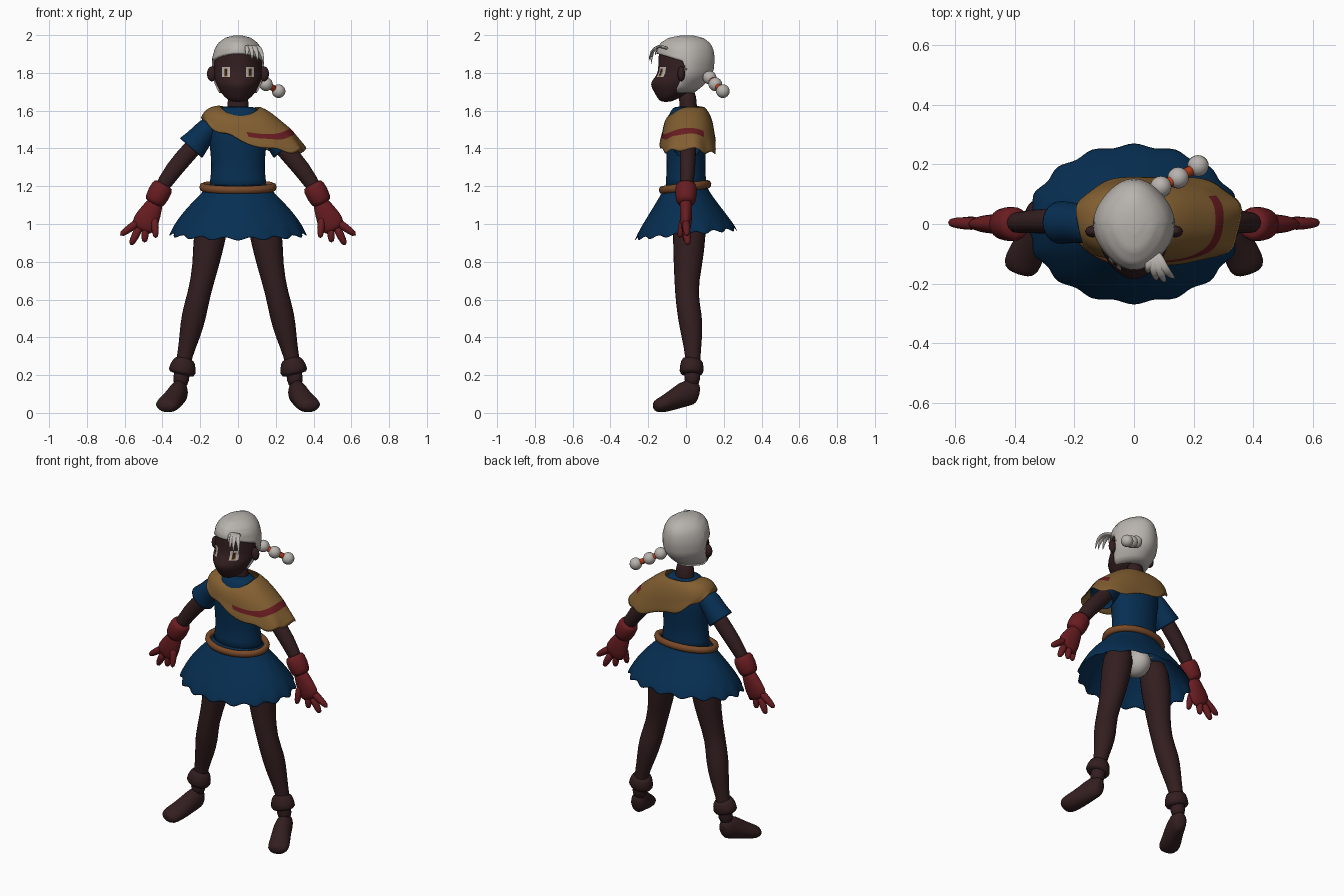
import bpy, bmesh
from math import sin, cos, pi, copysign
from mathutils import Vector as V, Matrix
from mathutils.bvhtree import BVHTree

if "Cube" in bpy.data.objects:
    bpy.data.objects.remove(bpy.data.objects["Cube"])


def material(name, *rgb):
    m = bpy.data.materials.new(name)
    m.use_nodes = True
    m.diffuse_color = (*rgb, 1)
    bsdf = m.node_tree.nodes["Principled BSDF"]
    bsdf.inputs["Base Color"].default_value = (*rgb, 1)
    bsdf.inputs["Roughness"].default_value = 0.8
    return m


SKIN = material("dark brown skin", .033, .013, .014)
HAIR = material("silver white", .48, .45, .42)
BLUE = material("deep blue cloth", .002, .028, .085)
TAN = material("tan cloth", .22, .112, .03)
RED = material("dark red", .14, .012, .015)
BELT = material("brown leather", .19, .066, .021)
CORD = material("orange red cord", .6, .05, .01)
X, Y, Z = V((1, 0, 0)), V((0, 1, 0)), V((0, 0, 1))


def finish(name, bm, mat, subsurf=0, thick=0):
    bmesh.ops.recalc_face_normals(bm, faces=bm.faces)
    for f in bm.faces:
        f.smooth = True
    me = bpy.data.meshes.new(name)
    bm.to_mesh(me)
    bm.free()
    ob = bpy.data.objects.new(name, me)
    bpy.context.collection.objects.link(ob)
    for m in mat if isinstance(mat, tuple) else (mat,):
        me.materials.append(m)
    if thick:
        mod = ob.modifiers.new("thickness", "SOLIDIFY")
        mod.thickness, mod.offset = thick, -1
    if subsurf:
        mod = ob.modifiers.new("smooth", "SUBSURF")
        mod.levels = mod.render_levels = subsurf
    return ob


def skin_rings(name, rings, mat, caps=(True, True), subsurf=1, thick=0, rule=None):
    """Bridge equal-length rings of points; rule(row, column) picks the material slot."""
    bm = bmesh.new()
    rows = [[bm.verts.new(p) for p in ring] for ring in rings]
    n = len(rows[0])
    for i, (a, b) in enumerate(zip(rows, rows[1:])):
        for j in range(n):
            k = (j + 1) % n
            f = bm.faces.new((a[j], a[k], b[k], b[j]))
            if rule:
                f.material_index = rule(i, j)
    for use, row in zip(caps, (rows[0], rows[-1])):
        if use:
            bm.faces.new(row)
    return finish(name, bm, mat, subsurf, thick)


def angles(n):
    return [2 * pi * i / n for i in range(n)]


def tube(name, path, mat, ref=X, n=12, **kw):
    """Sweep ellipses along (x, y, z, radius along ref, other radius)."""
    pts = [V(p[:3]) for p in path]
    rings = []
    for i, p in enumerate(path):
        t = (pts[min(i + 1, len(pts) - 1)] - pts[max(i - 1, 0)]).normalized()
        u = (ref - t * ref.dot(t)).normalized()
        v = t.cross(u)
        rings.append([pts[i] + u * p[3] * cos(a) + v * p[4] * sin(a) for a in angles(n)])
    return skin_rings(name, rings, mat, **kw)


def ball(name, loc, size, mat):
    bm = bmesh.new()
    bmesh.ops.create_uvsphere(bm, u_segments=20, v_segments=12, radius=1,
                              matrix=Matrix.Translation(loc) @ Matrix.Diagonal((*size, 1)))
    return finish(name, bm, mat)


# Head: height, half width, front y, back y
PROFILE = [(1.645, .035, -.135, -.08), (1.67, .07, -.153, -.03), (1.70, .095, -.17, .04),
           (1.74, .115, -.193, .09), (1.77, .125, -.172, .118), (1.8, .13, -.147, .136),
           (1.87, .129, -.148, .143), (1.92, .116, -.143, .136), (1.95, .097, -.125, .118),
           (1.975, .063, -.085, .085), (1.985, .023, -.03, .04)]


def head_point(z, a):
    for lo, hi in zip(PROFILE, PROFILE[1:]):
        if z <= hi[0] + 1e-6:
            k = (z - lo[0]) / (hi[0] - lo[0])
            w, f, b = (lo[i] + (hi[i] - lo[i]) * k for i in (1, 2, 3))
            pinch = 1 - .05 * sin(2 * a) ** 2
            return V((w * pinch * cos(a), (f + b) / 2 + (b - f) / 2 * pinch * sin(a), z))


head = skin_rings("head", [[head_point(p[0], a) for a in angles(32)] for p in PROFILE], SKIN)
tube("neck", [(0, .015, 1.56, .065, .05), (0, .012, 1.62, .058, .047),
              (0, .005, 1.72, .055, .05)], SKIN)


# Hair shell with a curved hairline
def hairline(a):
    f = -sin(a)
    k = min(1, max(0, (f + .14) / .2))
    return 1.70 + .155 * k * k * (3 - 2 * k) + .04 * max(0, f)


def hair_point(a, t):
    z = 1.985 - (1.985 - hairline(a)) * t ** 1.6
    c = V((0, 0, 1.8))
    return c + (head_point(z, a) - c) * 1.065


skin_rings("hair", [[hair_point(a, i / 14) for a in angles(64)] for i in range(15)],
           HAIR, caps=(True, False), subsurf=0, thick=.012)

# Loose forelock
TIPS = [(.137, -.185, 1.84), (.105, -.197, 1.855), (.075, -.19, 1.865), (.045, -.165, 1.89)]
for i, (x, y, z) in enumerate(TIPS):
    tube(f"forelock_{i}", [(.04 + x * .25, -.09, 1.925, .017, .012),
                           (.03 + x * .5, -.15, 1.95, .018, .008),
                           (.01 + x * .85, y + .008, 1.915, .013, .006),
                           (x, y, z, .001, .001)], HAIR, n=8)

# Braid of beads on a cord
BEADS = [V((.09, .125, 1.775)), V((.148, .155, 1.74)), V((.215, .195, 1.703))]
for i, p in enumerate(BEADS):
    ball(f"braid_bead_{i}", p, [.036] * 3, HAIR)
tube("braid_cord", [(*p, .017, .017) for p in BEADS], CORD, ref=Z, subsurf=0)

# Eyes laid on the smoothed face
tree = BVHTree.FromObject(head, bpy.context.evaluated_depsgraph_get())


def face_plate(name, x, z, w, h, gap, mat):
    bm = bmesh.new()
    bmesh.ops.create_grid(bm, x_segments=6, y_segments=6, size=.5)
    for v in bm.verts:
        p = V((x + v.co.x * w, -1, z + v.co.y * h))
        v.co = tree.ray_cast(p, Y)[0] - Y * gap
    finish(name, bm, mat)


for s, side in ((1, "left"), (-1, "right")):
    face_plate(side + "_eye_white", s * .064, 1.805, .042, .055, .003, HAIR)
    face_plate(side + "_iris", s * .064, 1.803, .018, .042, .005, TAN)
    face_plate(side + "_pupil", s * .064, 1.803, .011, .035, .007, SKIN)
    ball(side + "_ear", (s * .138, -.025, 1.795), (.026, .02, .04), SKIN)

    # Arm, sleeve, wrist cuff and hand
    def limb(part, path, mat, ref=Y, **kw):
        tube(f"{side}_{part}", [(s * p[0], *p[1:]) for p in path], mat, ref, **kw)

    limb("arm", [(.15, .01, 1.51, .045, .045), (.25, .01, 1.39, .045, .05),
                 (.335, .01, 1.3, .042, .05), (.44, 0, 1.14, .034, .036)], SKIN)
    limb("sleeve", [(.12, 0, 1.54, .06, .05), (.165, 0, 1.50, .07, .065),
                    (.21, .005, 1.445, .07, .07), (.25, .005, 1.4, .078, .085)],
         BLUE, caps=(True, False), thick=.006)
    limb("wrist_cuff", [(.392, 0, 1.212, .045, .045), (.396, 0, 1.205, .063, .064),
                        (.445, 0, 1.113, .058, .062), (.449, 0, 1.106, .035, .035)], RED)
    limb("palm", [(.425, 0, 1.14, .035, .038), (.458, 0, 1.07, .035, .057),
                  (.492, 0, 1.005, .032, .076), (.515, 0, .962, .022, .055)], RED)
    for part, a, b, r in (("first_finger", (.515, 0, 1.02), (.627, .005, .938), .024),
                          ("second_finger", (.52, 0, .985), (.57, .01, .885), .024),
                          ("third_finger", (.49, 0, .985), (.495, 0, .9), .023),
                          ("thumb", (.443, -.01, 1.04), (.435, -.035, .922), .023)):
        mid = [(p + q) / 2 for p, q in zip(a, b)]
        limb(part, [(*a, r, r), (*mid, r, r), (*b, r * .65, r * .65)], RED, n=8)

    # Leg, ankle cuff and foot
    limb("leg", [(.115, .02, 1.12, .09, .09), (.152, .018, .93, .092, .092),
                 (.17, .01, .78, .071, .078), (.206, 0, .63, .061, .061),
                 (.235, .022, .51, .07, .069), (.257, .032, .4, .056, .057),
                 (.283, .037, .3, .04, .04), (.297, .035, .22, .044, .044),
                 (.306, .03, .13, .046, .044)], SKIN, ref=X)
    limb("ankle_cuff", [(.283, .035, .288, .045, .045), (.285, .033, .28, .06, .062),
                        (.298, .028, .209, .085, .07), (.3, .028, .202, .05, .05)], SKIN, ref=X)
    limb("foot", [(.3, .07, .105, .02, .03), (.303, .057, .108, .043, .06),
                  (.313, .015, .112, .051, .076), (.335, -.045, .08, .057, .06),
                  (.362, -.1, .053, .064, .049), (.381, -.145, .037, .066, .04),
                  (.389, -.17, .034, .038, .024)], SKIN, ref=X)

# Tunic body, belt and briefs
tube("tunic", [(0, 0, z, w, d) for z, w, d in (
    (1.17, .17, .12), (1.24, .145, .105), (1.32, .142, .102), (1.42, .152, .11),
    (1.5, .165, .112), (1.56, .15, .1), (1.6, .115, .08), (1.625, .085, .065))], BLUE, n=20)
ball("briefs", (0, .025, 1.045), (.075, .09, .085), HAIR)
tilt = Matrix.Rotation(.13, 3, "X")


def belt_ring(a):
    c = V((cos(a) * .187, sin(a) * .122, 0))
    out = V((cos(a), sin(a), 0))
    return [tilt @ (c + out * .018 * cos(b) + Z * .022 * sin(b)) + V((0, -.005, 1.195))
            for b in angles(8)]


rings = [belt_ring(a) for a in angles(40)]
skin_rings("belt", rings + rings[:1], BELT, caps=(False, False), subsurf=0)

# Skirt with a rippled hem
SKIRT = [(1.21, .155, .105, 0), (1.16, .195, .13, 0), (1.11, .248, .165, .008),
         (1.05, .3, .205, .016), (1, .335, .24, .024), (.945, .36, .269, .032)]


def skirt_point(a, row):
    z, w, d, wave = row
    ripple = cos(16 * a)
    k = 1 + wave * ripple
    return V((w * k * cos(a), d * k * sin(a), z + wave * (.8 * sin(a) - .4 * ripple)))


skin_rings("skirt", [[skirt_point(a, r) for a in angles(64)] for r in SKIRT],
           BLUE, caps=(False, False), thick=.006)

# Lopsided shawl: centre x, half width, half depth, right z, left z, front sag, back sag, ripple
SHAWL = [(.01, .102, .084, 1.63, 1.625, .042, .005, 0),
         (.015, .157, .11, 1.622, 1.595, .038, .018, 0),
         (.03, .2, .13, 1.605, 1.545, .045, .035, 0),
         (.047, .234, .138, 1.585, 1.505, .064, .06, 0),
         (.051, .239, .14, 1.58, 1.494, .066, .064, .004),
         (.085, .28, .152, 1.56, 1.395, .058, .07, .03)]


def shawl_point(a, row):
    cx, w, d, zr, zl, front, back, wave = row
    c, s = (copysign(abs(f) ** .75, f) for f in (cos(a), sin(a)))
    z = (zr + zl) / 2 + (zl - zr) / 2 * c - (back if s > 0 else front) * s * s
    k = 1 + wave * sin(7 * a)
    return V((cx + w * k * c, .012 + d * k * s, z + wave * .4 * sin(9 * a)))


# Red stripe from the chest round to the left shoulder
def stripe(i, j):
    return 1 if i == 3 and (j < 4 or j > 35) else 0


skin_rings("shawl", [[shawl_point(a, r) for a in angles(48)] for r in SHAWL],
           (TAN, RED), caps=(False, False), thick=.008, rule=stripe)
